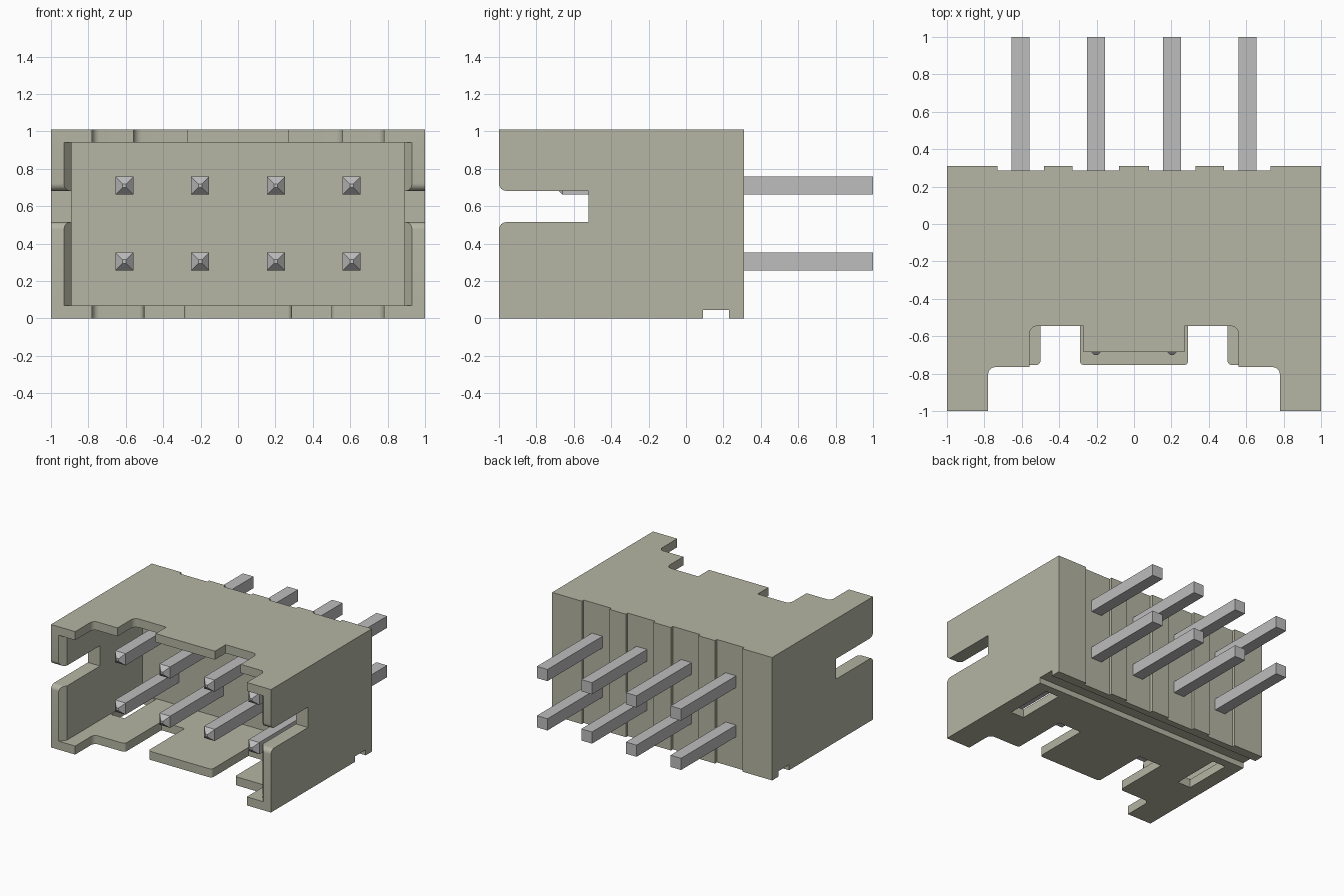
import bpy, bmesh, math
from mathutils import Vector

if "Cube" in bpy.data.objects:
    bpy.data.objects.remove(bpy.data.objects["Cube"])


def material(name, rgb):
    m = bpy.data.materials.new(name)
    m.use_nodes = True
    m.diffuse_color = (*rgb, 1)
    m.node_tree.nodes["Principled BSDF"].inputs["Base Color"].default_value = (*rgb, 1)
    return m


PLASTIC = material("beige plastic", (0.46, 0.465, 0.37))
METAL = material("grey metal", (0.51, 0.51, 0.515))


def make_object(name, bm, mat=None):
    bmesh.ops.recalc_face_normals(bm, faces=bm.faces)
    mesh = bpy.data.meshes.new(name)
    bm.to_mesh(mesh)
    bm.free()
    if mat:
        mesh.materials.append(mat)
    ob = bpy.data.objects.new(name, mesh)
    bpy.context.collection.objects.link(ob)
    return ob


def rounded(points, steps=6):
    """Outline with corners given as (u, v) or (u, v, radius)."""
    out = []
    for i, p in enumerate(points):
        c = Vector(p[:2])
        if len(p) < 3:
            out.append(c)
            continue
        a = (Vector(points[i - 1][:2]) - c).normalized() * p[2]
        b = (Vector(points[(i + 1) % len(points)][:2]) - c).normalized() * p[2]
        for k in range(steps + 1):
            t = k / steps * math.pi / 2
            out.append(c + a * (1 - math.sin(t)) + b * (1 - math.cos(t)))
    return out


def mirrored(half):
    return half + [(-p[0], *p[1:]) for p in reversed(half)]


def prism(name, outline, axis, lo, hi, mat=None):
    """Extrude an outline along z (outline in x, y) or x (outline in y, z)."""
    bm = bmesh.new()
    place = (lambda p, h: (p[0], p[1], h)) if axis == "z" else (lambda p, h: (h, p[0], p[1]))
    pts = rounded(outline)
    rings = [[bm.verts.new(place(p, h)) for p in pts] for h in (lo, hi)]
    for ring in rings:
        bm.faces.new(ring)
    for i in range(len(pts)):
        j = (i + 1) % len(pts)
        bm.faces.new((rings[0][i], rings[0][j], rings[1][j], rings[1][i]))
    return make_object(name, bm, mat)


def rect(u0, u1, v0, v1):
    return [(u0, v0), (u1, v0), (u1, v1), (u0, v1)]


# Housing block, with shallow grooves down the back
back = [(1, -1), (1, 0.31)]
for edge, depth in ((0.73, 0.31), (0.73, 0.285), (0.48, 0.285), (0.48, 0.31),
                    (0.33, 0.31), (0.33, 0.285), (0.08, 0.285), (0.08, 0.31)):
    back.append((edge, depth))
housing = prism("housing", mirrored(back), "z", 0, 1.01, PLASTIC)

# Cavity with flared mouth
cutters = [prism("cavity_cutter", mirrored([(0.93, -1.1), (0.93, -1), (0.89, -0.95), (0.89, 0.03)]),
                 "z", 0.07, 0.94)]

# Stepped front edges of the top and bottom walls
top_edge = [(0.27, -0.685), (0.27, -0.545), (0.56, -0.545, 0.045), (0.56, -0.765),
            (0.78, -0.765, 0.04), (0.78, -1.1)]
cutters.append(prism("top_edge_cutter", mirrored(top_edge), "z", 0.8, 1.1))
bottom_edge = [(0.29, -0.755, 0.025), (0.29, -0.28), (0.5, -0.28), (0.5, -0.755, 0.025),
               (0.78, -0.755, 0.04), (0.78, -1.1)]
cutters.append(prism("bottom_edge_cutter", mirrored(bottom_edge), "z", -0.1, 0.2))

# Side slots with rounded lips
slot = [(-1.1, 0.475), (-1, 0.475), (-1, 0.515, 0.04), (-0.52, 0.515),
        (-0.52, 0.682), (-1, 0.682, 0.04), (-1, 0.722), (-1.1, 0.722)]
cutters.append(prism("side_slot_cutter", slot, "x", -1.2, 1.2))

# Groove across the underside, and two floor windows
cutters.append(prism("groove_cutter", rect(0.09, 0.23, -0.1, 0.045), "x", -1.2, 1.2))
for s in (-1, 1):
    cutters.append(prism("window_cutter", rect(s * 0.76, s * 0.88, -0.39, 0.02), "z", -0.1, 0.2))

for c in cutters:
    mod = housing.modifiers.new(c.name, "BOOLEAN")
    mod.operation = "DIFFERENCE"
    mod.solver = "EXACT"
    mod.object = c
bpy.context.view_layer.update()
cut = bpy.data.meshes.new_from_object(housing.evaluated_get(bpy.context.evaluated_depsgraph_get()))
housing.modifiers.clear()
housing.data = cut
cut.materials.clear()
cut.materials.append(PLASTIC)
for f in cut.polygons:
    f.material_index = 0
for c in cutters:
    bpy.data.objects.remove(c)


# Square pins with tapered tips
def pin(x, z):
    bm = bmesh.new()
    rings = []
    for y, r in ((-0.7, 0.01), (-0.66, 0.048), (1, 0.048)):
        rings.append([bm.verts.new((x + a * r, y, z + b * r))
                      for a, b in ((-1, -1), (1, -1), (1, 1), (-1, 1))])
    bm.faces.new(rings[0])
    bm.faces.new(rings[-1])
    for a, b in zip(rings, rings[1:]):
        for i in range(4):
            j = (i + 1) % 4
            bm.faces.new((a[i], a[j], b[j], b[i]))
    return make_object("pin", bm, METAL)


for col in range(4):
    for z in (0.305, 0.71):
        pin((col - 1.5) * 0.405, z)

# Smooth the rounded corners only
bpy.ops.object.select_all(action="DESELECT")
housing.select_set(True)
bpy.context.view_layer.objects.active = housing
bpy.ops.object.shade_smooth_by_angle(angle=math.radians(25))
